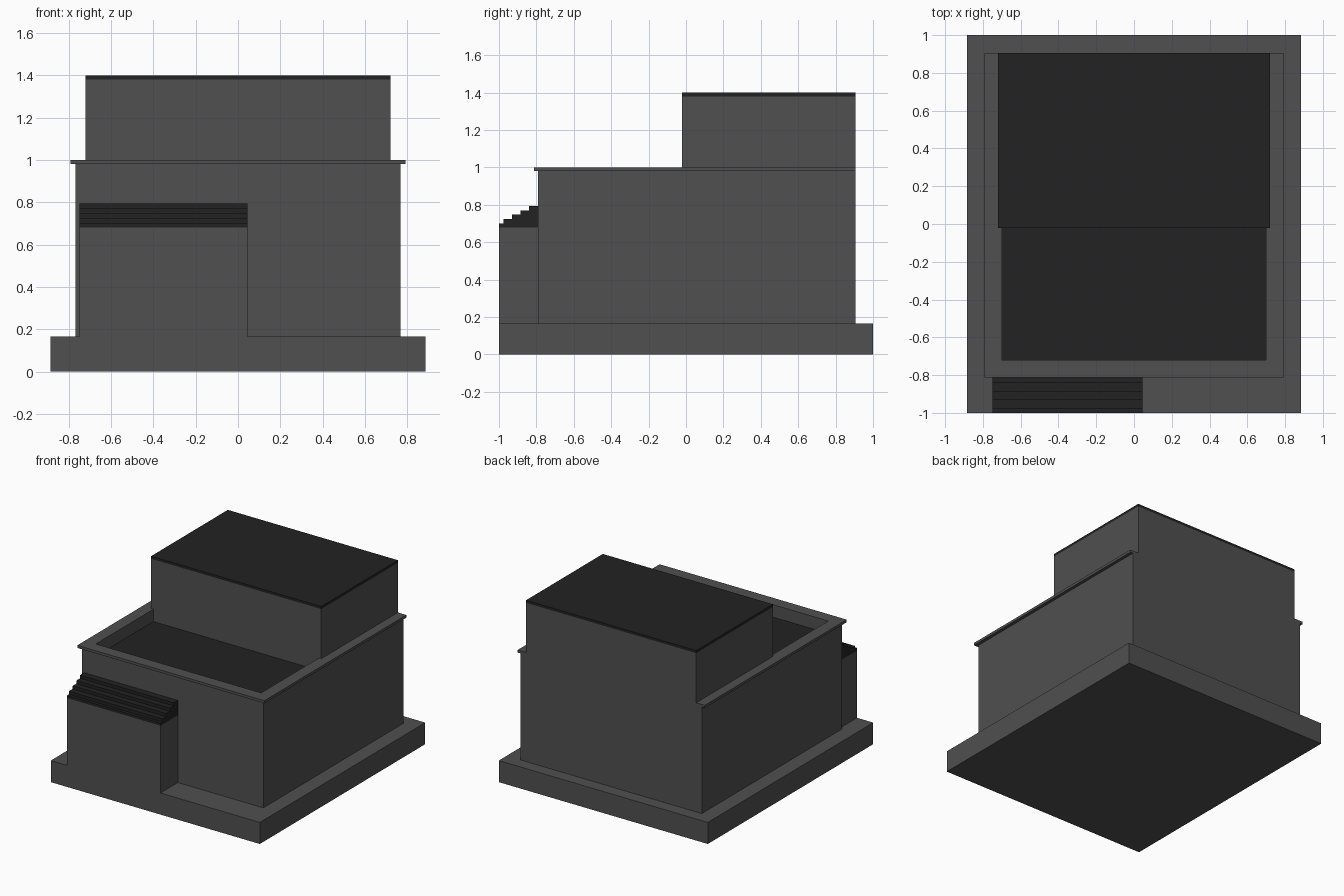
import bpy
import bmesh
from mathutils import Vector

old = bpy.data.objects.get("Cube")
if old:
    bpy.data.objects.remove(old, do_unlink=True)


def material(name, value):
    mat = bpy.data.materials.new(name)
    mat.use_nodes = True
    colour = (value, value, value, 1.0)
    mat.diffuse_color = colour
    bsdf = mat.node_tree.nodes["Principled BSDF"]
    bsdf.inputs["Base Color"].default_value = colour
    bsdf.inputs["Roughness"].default_value = 0.9
    return mat


WALL = material("wall grey", 0.08)
ROOF = material("roof charcoal", 0.016)


def prism(name, outline, axis, lo, hi, mat):
    """Extrude a flat outline along an axis; the outline holds the other two coordinates in order."""
    place = {
        "x": lambda a, b: (lo, a, b),
        "y": lambda a, b: (a, lo, b),
        "z": lambda a, b: (a, b, lo),
    }[axis]
    step = Vector([hi - lo if axis == c else 0 for c in "xyz"])
    bm = bmesh.new()
    face = bm.faces.new([bm.verts.new(place(a, b)) for a, b in outline])
    result = bmesh.ops.extrude_face_region(bm, geom=[face], use_keep_orig=True)
    moved = [v for v in result["geom"] if isinstance(v, bmesh.types.BMVert)]
    bmesh.ops.translate(bm, verts=moved, vec=step)
    bmesh.ops.recalc_face_normals(bm, faces=bm.faces)
    mesh = bpy.data.meshes.new(name)
    bm.to_mesh(mesh)
    bm.free()
    mesh.materials.append(mat)
    obj = bpy.data.objects.new(name, mesh)
    bpy.context.collection.objects.link(obj)
    return obj


def box(name, x, y, z, mat):
    outline = [(x[0], y[0]), (x[1], y[0]), (x[1], y[1]), (x[0], y[1])]
    return prism(name, outline, "z", z[0], z[1], mat)


def u_shape(half, front, inner_half, inner_front, back):
    """Plan of a wall running round the front and both sides, open at the back."""
    right = [(-inner_half, inner_front), (-inner_half, back), (-half, back), (-half, front)]
    return right + [(-x, y) for x, y in reversed(right)]


BACK = 0.905      # rear wall plane
FLOOR = 0.90      # terrace level

# Ground plinth and lower storey
box("plinth", (-0.885, 0.885), (-1, 1), (0, 0.165), WALL)
box("lower_storey", (-0.768, 0.768), (-0.79, BACK), (0.165, FLOOR), WALL)

# Terrace parapet with a thin overhanging coping
prism("parapet", u_shape(0.768, -0.79, 0.70, -0.72, BACK), "z", FLOOR, 0.98, WALL)
prism("coping", u_shape(0.792, -0.812, 0.70, -0.72, BACK), "z", 0.98, 1.0, WALL)
box("terrace_floor", (-0.70, 0.70), (-0.72, -0.022), (FLOOR, FLOOR + 0.005), ROOF)

# Upper storey, narrowed where it drops between the parapet walls
half = [(0.70, FLOOR), (0.70, 1.0), (0.72, 1.0), (0.72, 1.38)]
prism("upper_storey", half + [(-x, z) for x, z in reversed(half)], "y", -0.022, BACK, WALL)
box("upper_roof", (-0.72, 0.72), (-0.022, BACK), (1.38, 1.4), ROOF)

# Front porch with a stepped roof
PORCH = (-0.748, 0.044)
box("porch", PORCH, (-1, -0.79), (0.165, 0.68), WALL)
steps = [(-1, 0.68)]
for i, y in enumerate((-1, -0.977, -0.931, -0.886, -0.84)):
    z = 0.70 + 0.0235 * i
    steps += [(y, z), (-0.977 + 0.0457 * i if i < 4 else -0.79, z)]
# Snap each tread end onto the next riser
for i, y in enumerate((-0.977, -0.931, -0.886, -0.84)):
    steps[2 + 2 * i] = (y, steps[2 + 2 * i][1])
steps.append((-0.79, 0.68))
prism("porch_stepped_roof", steps, "x", PORCH[0], PORCH[1], ROOF)
